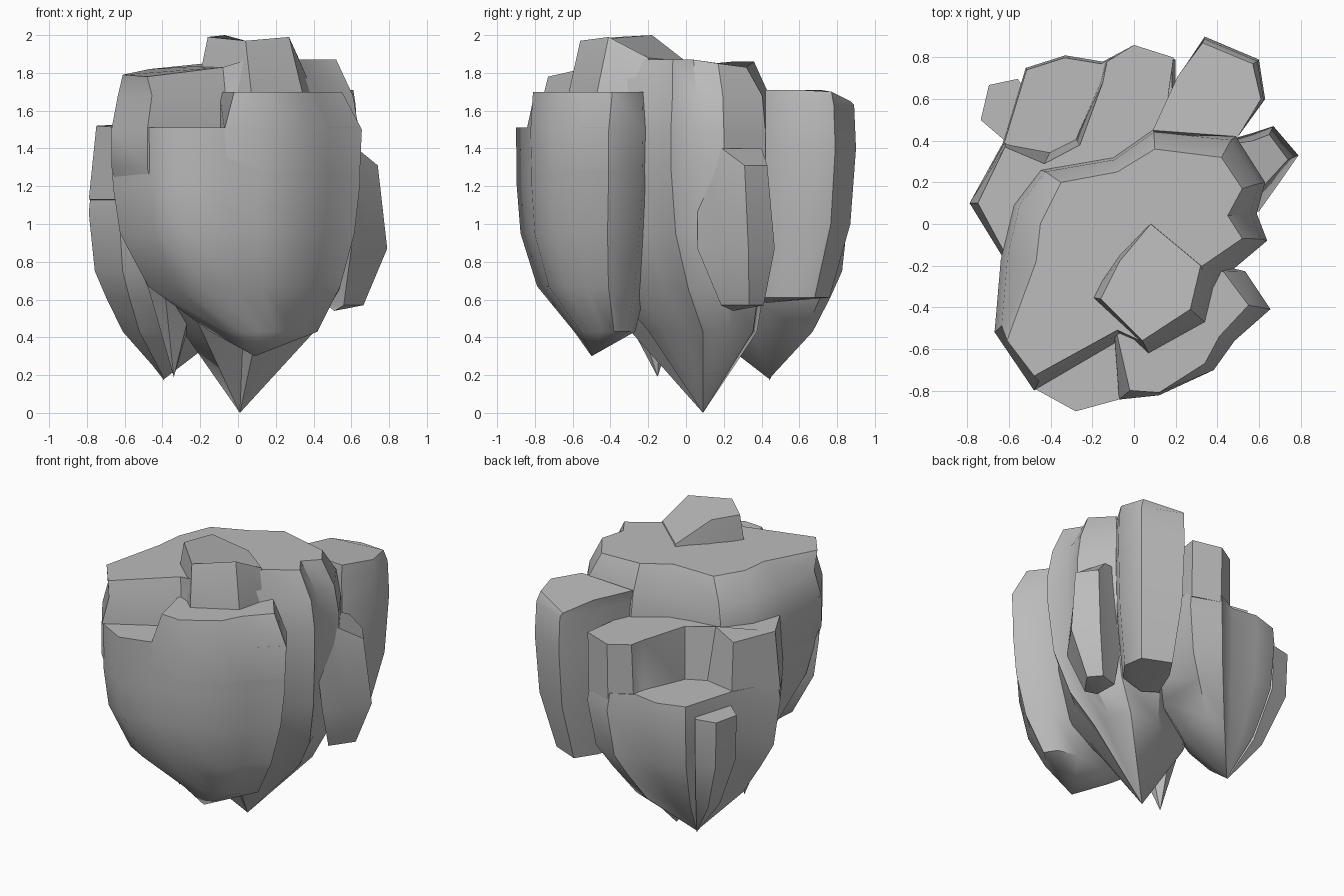
import bpy
import bmesh
import math

# Start without the default object
default_object = bpy.data.objects.get("Cube")
if default_object:
    bpy.data.objects.remove(default_object, do_unlink=True)

# Single stone colour
stone_colour = (0.5, 0.5, 0.5, 1.0)
stone = bpy.data.materials.new("stone grey")
stone.use_nodes = True
stone.diffuse_color = stone_colour
stone.node_tree.nodes["Principled BSDF"].inputs["Base Color"].default_value = stone_colour


def rock_chunk(name, outline, levels, tip, rim=(), crease_angle=38):
    """Loft an outline down through levels of (height, scale, optional shift) to a tip.

    All measurements are whole hundredths of a unit; each level scales
    the outline about the tip. An optional uneven rim, with one point for
    each outline point, forms the top edge.
    """
    mesh_builder = bmesh.new()
    tip_x, tip_y, tip_z = tip
    ring_points = [rim] if rim else []
    for height, percent, *shift in levels:
        shift_x, shift_y = shift or (0, 0)
        scale = percent / 100
        ring_points.append([(tip_x + (x - tip_x) * scale + shift_x,
                             tip_y + (y - tip_y) * scale + shift_y, height)
                            for x, y in outline])
    rings = []
    for points in ring_points:
        ring = [mesh_builder.verts.new((x / 100, y / 100, z / 100)) for x, y, z in points]
        rings.append(ring)
    tip_vertex = mesh_builder.verts.new((tip_x / 100, tip_y / 100, tip_z / 100))
    count = len(outline)
    mesh_builder.faces.new(rings[0])
    for upper, lower in zip(rings, rings[1:]):
        for i in range(count):
            j = (i + 1) % count
            mesh_builder.faces.new((upper[i], upper[j], lower[j], lower[i]))
    last_ring = rings[-1]
    for i in range(count):
        mesh_builder.faces.new((last_ring[i], last_ring[(i + 1) % count], tip_vertex))
    bmesh.ops.recalc_face_normals(mesh_builder, faces=mesh_builder.faces)

    mesh = bpy.data.meshes.new(name)
    mesh_builder.to_mesh(mesh)
    mesh_builder.free()
    mesh.materials.append(stone)
    rock = bpy.data.objects.new(name, mesh)
    bpy.context.collection.objects.link(rock)
    bpy.ops.object.select_all(action="DESELECT")
    rock.select_set(True)
    bpy.context.view_layer.objects.active = rock
    bpy.ops.object.shade_smooth_by_angle(angle=math.radians(crease_angle))
    return rock


# Central body with an uneven top, tapering to the lowest point
rock_chunk(
    "central_rock",
    outline=[(-48, -80), (-7, -56), (7, -62), (33, -47), (45, -24), (64, -8), (59, 5),
             (63, 20), (49, 42), (10, 46), (-10, 32), (-45, 26), (-58, 9), (-64, -17), (-67, -52)],
    rim=[(-48, -73, 178), (-8, -51, 183), (5, -57, 187), (28, -41, 187), (33, -20, 187),
         (52, -7, 187), (45, 4, 187), (52, 17, 185), (42, 32, 183), (10, 36, 186),
         (-8, 25, 186), (-35, 20, 183), (-45, 0, 182), (-47, -18, 182), (-61, -56, 179)],
    levels=[(168, 95), (150, 100), (130, 100), (95, 91, 3, 1), (65, 74, 6, 5), (43, 53, 6, 9)],
    tip=(1, 9, 0),
)

# Raised cap on the summit, sloping away to the back
rock_chunk(
    "summit_rock",
    outline=[(-22, -35), (7, -62), (34, -47), (40, -22), (9, 1), (-7, -13)],
    rim=[(-16, -36, 199), (4, -56, 197), (27, -41, 199), (32, -20, 188), (8, 0, 186),
         (-7, -18, 200)],
    levels=[(170, 100), (155, 100)],
    tip=(5, -35, 140),
)

# Left shoulder lobe with its own lower point
rock_chunk(
    "left_shoulder_rock",
    outline=[(-46, -76), (-6, -52), (0, -10), (-30, 20), (-56, 9), (-64, -17), (-67, -52)],
    levels=[(150, 98), (130, 98), (98, 80), (65, 40)],
    tip=(-34, -15, 19),
)

# Wide rounded front, with a lower ledge on the left and a higher top on the right
rock_chunk(
    "front_rock",
    outline=[(-67, -50), (-48, -79), (-28, -90), (-6, -84), (12, -82), (38, -70),
             (48, -56), (65, -41), (53, -23), (20, -15), (-40, -25)],
    levels=[(151, 100), (120, 99), (95, 94), (67, 77, 2, 2), (43, 43, 9, 8)],
    tip=(9, -50, 30),
    crease_angle=48,
)
rock_chunk(
    "front_upper_rock",
    outline=[(-7, -84), (12, -82), (38, -70), (48, -56), (65, -41), (53, -23),
             (20, -15), (-10, -45)],
    rim=[(-2, -80, 170), (12, -81, 170), (34, -67, 170), (41, -54, 170), (55, -39, 170),
         (43, -23, 170), (20, -15, 170), (-10, -45, 170)],
    levels=[(150, 101), (125, 99)],
    tip=(9, -50, 115),
    crease_angle=48,
)

# Tall slab at the back
rock_chunk(
    "back_slab",
    outline=[(34, 90), (60, 79), (63, 60), (50, 42), (10, 43), (22, 72)],
    rim=[(33, 87, 165), (57, 77, 170), (61, 60, 171), (50, 42, 171), (9, 45, 171), (21, 71, 171)],
    levels=[(163, 98), (140, 100), (100, 94), (61, 72)],
    tip=(28, 40, 58),
    crease_angle=50,
)

# Narrow slab on the side, with a stepped top
rock_chunk(
    "side_slab",
    outline=[(60, 6), (70, 20), (79, 33), (67, 47), (58, 44), (44, 40)],
    rim=[(50, 6, 165), (63, 19, 140), (74, 31, 131), (65, 43, 131), (57, 40, 140), (44, 38, 140)],
    levels=[(87, 100), (57, 55, 0, 4)],
    tip=(51, 25, 54),
)

# Rear left mass: tapering base, broken rim around a niche, and a small slab
rock_chunk(
    "rear_base_rock",
    outline=[(20, 79), (0, 86), (-15, 78), (-33, 81), (-52, 75), (-63, 39),
             (-79, 10), (-63, -15), (-20, 0), (20, 30)],
    levels=[(118, 97), (106, 100), (75, 92), (61, 77), (43, 55)],
    tip=(-39, 44, 18),
    crease_angle=45,
)
rock_chunk(
    "rear_rim_rock",
    outline=[(19, 79), (0, 85), (-14, 77), (-16, 68), (-28, 41), (-40, 35), (-62, 39),
             (-79, 10), (-63, -16), (-20, 0), (12, 30)],
    rim=[(19, 80, 153), (0, 86, 152), (-13, 78, 152), (-15, 68, 152), (-26, 38, 153),
         (-43, 29, 154), (-62, 37, 151), (-75, 10, 152), (-61, -16, 151), (-20, 0, 153), (12, 30, 153)],
    levels=[(113, 100)],
    tip=(-36, 20, 100),
)
rock_chunk(
    "rear_small_slab",
    outline=[(-74, 50), (-70, 67), (-56, 70), (-46, 55), (-60, 38)],
    levels=[(109, 99), (78, 96), (43, 57)],
    tip=(-39, 44, 17),
)
